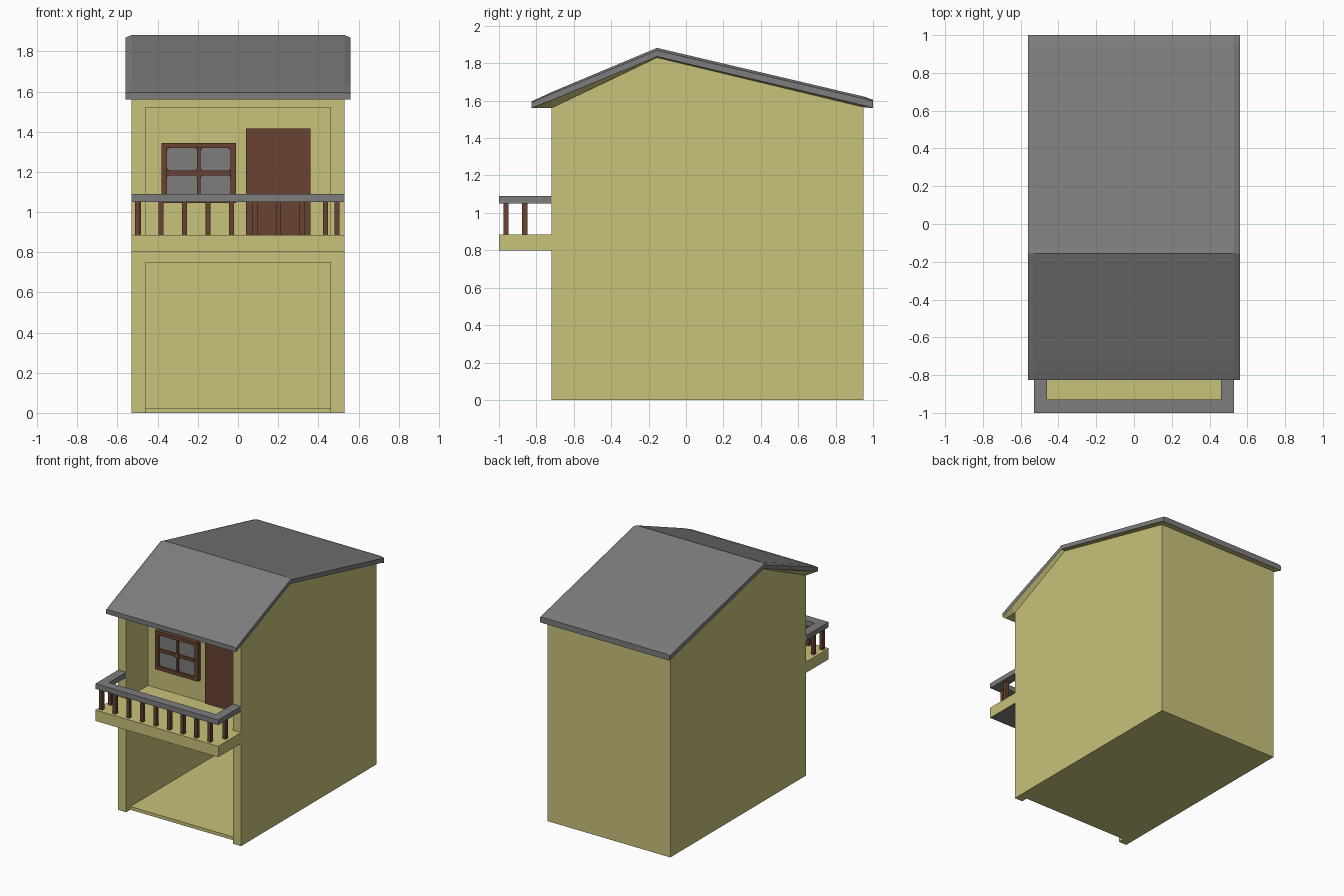
import bpy, bmesh, math

if "Cube" in bpy.data.objects:
    bpy.data.objects.remove(bpy.data.objects["Cube"])


def material(name, rgb):
    m = bpy.data.materials.new(name)
    m.diffuse_color = (*rgb, 1)
    m.use_nodes = True
    m.node_tree.nodes["Principled BSDF"].inputs["Base Color"].default_value = m.diffuse_color
    return m


YELLOW = material("pale_yellow", (0.58, 0.54, 0.195))
GREY = material("grey", (0.205, 0.205, 0.207))
BROWN = material("brown", (0.141, 0.054, 0.032))


def finish(name, bm, *mats):
    bmesh.ops.recalc_face_normals(bm, faces=bm.faces)
    me = bpy.data.meshes.new(name)
    bm.to_mesh(me)
    bm.free()
    for m in mats:
        me.materials.append(m)
    ob = bpy.data.objects.new(name, me)
    bpy.context.collection.objects.link(ob)
    return ob


def loft(name, sections, *mats):
    """Skin (x, [(y, z), ...]) sections along x and cap the ends."""
    bm = bmesh.new()
    rings = [[bm.verts.new((x, y, z)) for y, z in pts] for x, pts in sections]
    n = len(rings[0])
    for a, b in zip(rings, rings[1:]):
        for i in range(n):
            j = (i + 1) % n
            bm.faces.new((a[i], a[j], b[j], b[i]))
    bm.faces.new(rings[0])
    bm.faces.new(rings[-1])
    return finish(name, bm, *mats)


def box(name, x0, x1, y0, y1, z0, z1, *mats):
    return loft(name, [(x, [(y0, z0), (y1, z0), (y1, z1), (y0, z1)])
                       for x in (x0, x1)], *mats)


def paint_underside(ob, limit=-0.2):
    for p in ob.data.polygons:
        if p.normal.z < limit:
            p.material_index = 1


# Side walls with gable tops
gable = [(-0.72, 0), (0.95, 0), (0.95, 1.565), (-0.155, 1.83), (-0.72, 1.56)]
for side, s in (("left", -1), ("right", 1)):
    loft(side + "_wall", [(s * 0.46, gable), (s * 0.53, gable)], YELLOW)

# Back wall, ground floor, recessed upper wall, lintel, ceiling
W = 0.46
box("back_wall", -W, W, 0.88, 0.95, 0, 1.565, YELLOW)
box("ground_floor", -W, W, -0.67, 0.88, 0, 0.025, YELLOW)
box("upper_floor", -W, W, -0.72, 0.88, 0.75, 0.885, YELLOW)
box("recessed_wall", -W, W, -0.45, -0.40, 0.885, 1.52, YELLOW)
box("upper_ceiling", -W, W, -0.72, 0.88, 1.52, 1.56, YELLOW)

# Balcony slab with grey underside
paint_underside(box("balcony_slab", -0.53, 0.53, -1.0, -0.72, 0.80, 0.885,
                    YELLOW, GREY))

# U-shaped handrail
bm = bmesh.new()
outline = [(-0.53, -0.72), (-0.53, -1.0), (0.53, -1.0), (0.53, -0.72),
           (0.46, -0.72), (0.46, -0.93), (-0.46, -0.93), (-0.46, -0.72)]
face = bm.faces.new([bm.verts.new((x, y, 1.05)) for x, y in outline])
ext = bmesh.ops.extrude_face_region(bm, geom=[face], use_keep_orig=True)
for v in ext["geom"]:
    if isinstance(v, bmesh.types.BMVert):
        v.co.z = 1.09
finish("handrail", bm, GREY)

# Balusters: nine along the front, one on each side
spots = [(-0.5 + 0.117 * i, -0.963) for i in range(9)]
spots += [(-0.495, -0.862), (0.493, -0.862)]
for i, (x, y) in enumerate(spots):
    box(f"baluster_{i + 1}", x - 0.013, x + 0.013, y - 0.014, y + 0.014,
        0.885, 1.05, BROWN)

# Door
box("door", 0.04, 0.36, -0.465, -0.45, 0.885, 1.415, BROWN)

# Window frame, bars, panes and centre boss
x0, x1, z0, z1 = -0.38, -0.01, 1.045, 1.345
xm, zm, t = (x0 + x1) / 2, (z0 + z1) / 2, 0.027
for name, a, b, c, d in (("frame_left", x0, x0 + t, z0, z1),
                         ("frame_right", x1 - t, x1, z0, z1),
                         ("frame_bottom", x0 + t, x1 - t, z0, z0 + t),
                         ("frame_top", x0 + t, x1 - t, z1 - t, z1)):
    box("window_" + name, a, b, -0.48, -0.45, c, d, BROWN)
box("window_mullion", xm - 0.008, xm + 0.008, -0.472, -0.45, z0 + t, z1 - t, BROWN)
box("window_transom", x0 + t, x1 - t, -0.472, -0.45, zm - 0.012, zm + 0.012, BROWN)
box("window_backing", x0 + t, x1 - t, -0.456, -0.45, z0 + t, z1 - t, BROWN)


def pane(name, a, b, c, d, k=0.012):
    pts = [(a + k, c), (b - k, c), (b, c + k), (b, d - k),
           (b - k, d), (a + k, d), (a, d - k), (a, c + k)]
    bm = bmesh.new()
    lo, hi = [[bm.verts.new((x, y, z)) for x, z in pts] for y in (-0.456, -0.462)]
    bm.faces.new(lo)
    bm.faces.new(hi)
    for i in range(8):
        j = (i + 1) % 8
        bm.faces.new((lo[i], lo[j], hi[j], hi[i]))
    finish(name, bm, GREY)


for i, (a, b) in enumerate(((x0 + t, xm - 0.008), (xm + 0.008, x1 - t))):
    for j, (c, d) in enumerate(((z0 + t, zm - 0.012), (zm + 0.012, z1 - t))):
        pane(f"window_pane_{i}{j}", a, b, c, d)

bm = bmesh.new()
bmesh.ops.create_cone(bm, cap_ends=True, segments=10, radius1=0.022,
                      radius2=0.022, depth=0.025)
boss = finish("window_boss", bm, BROWN)
boss.rotation_euler.x = math.pi / 2
boss.location = (xm, -0.463, zm)


# Roof: slightly chamfered ends, yellow soffit
inner = [(-0.825, 1.56), (-0.72, 1.56), (-0.155, 1.83), (0.95, 1.565), (1.0, 1.56),
         (1.0, 1.605), (0.95, 1.622), (-0.155, 1.882), (-0.72, 1.645), (-0.825, 1.596)]
outer = [(-0.825, 1.56), (-0.72, 1.602), (-0.155, 1.836), (0.95, 1.575), (1.0, 1.56),
         (1.0, 1.598), (0.95, 1.610), (-0.155, 1.868), (-0.72, 1.636), (-0.825, 1.59)]
roof = loft("roof", [(-0.56, outer), (-0.53, inner), (0.53, inner), (0.56, outer)],
            GREY, YELLOW)
paint_underside(roof)
